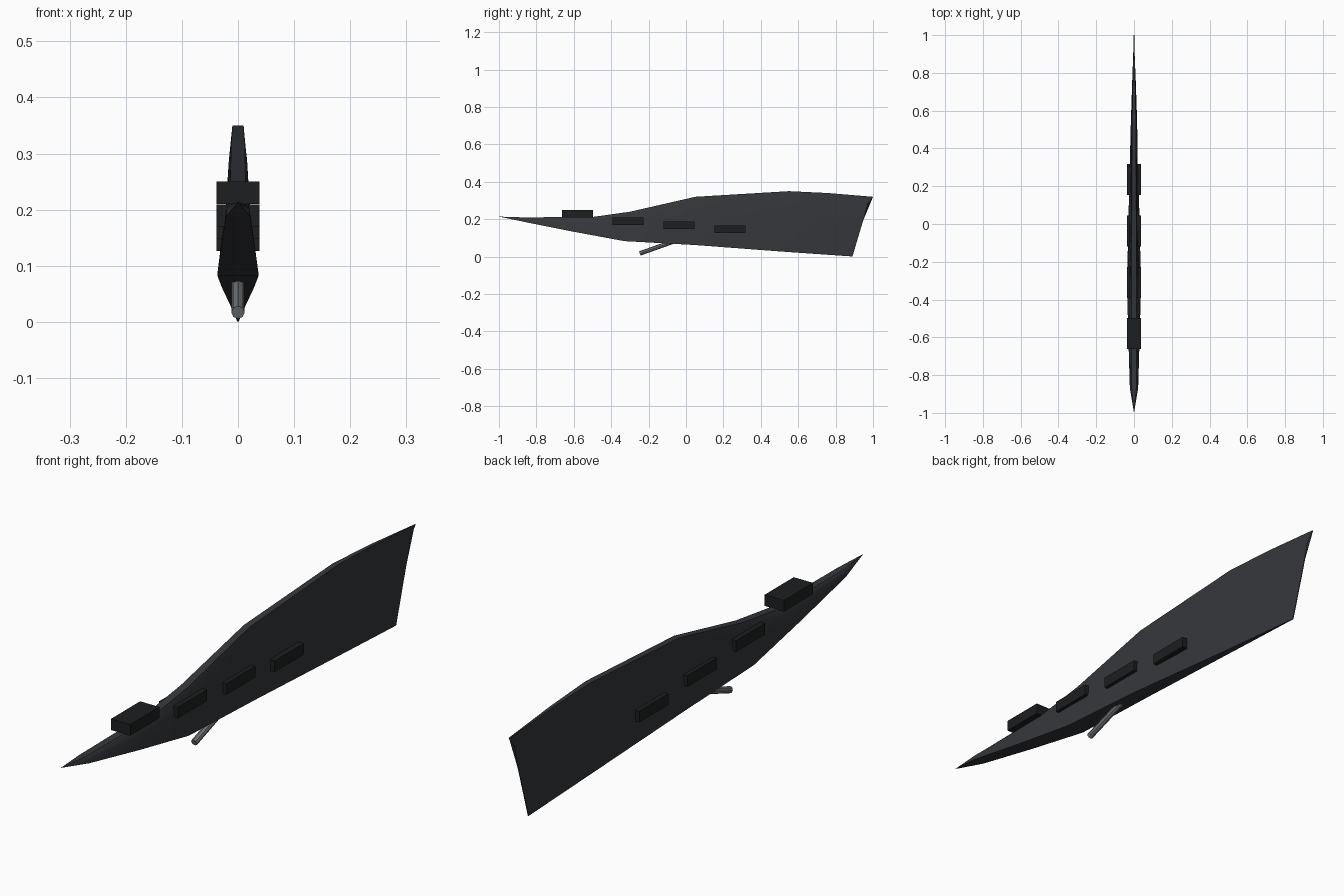
import bpy, bmesh
from mathutils import Vector

if "Cube" in bpy.data.objects:
    bpy.data.objects.remove(bpy.data.objects["Cube"])


def material(name, rgb):
    m = bpy.data.materials.new(name)
    m.diffuse_color = (*rgb, 1)
    m.use_nodes = True
    m.node_tree.nodes["Principled BSDF"].inputs["Base Color"].default_value = m.diffuse_color
    return m


BODY = material("dark_steel", (0.035, 0.038, 0.044))
BAND = material("black_band", (0.012, 0.013, 0.014))
METAL = material("grey_metal", (0.16, 0.17, 0.18))


def add_object(name, bm, mat):
    bmesh.ops.recalc_face_normals(bm, faces=bm.faces)
    me = bpy.data.meshes.new(name)
    bm.to_mesh(me)
    bm.free()
    ob = bpy.data.objects.new(name, me)
    bpy.context.collection.objects.link(ob)
    me.materials.append(mat)
    return ob


# Body: lofted stations (top y, top z, bottom y, bottom z, top half width, bottom half width)
stations = [
    (-0.87, 0.210, -0.87, 0.187, 0.012, 0.022),
    (-0.50, 0.212, -0.60, 0.133, 0.014, 0.030),
    (-0.30, 0.240, -0.33, 0.083, 0.014, 0.037),
    (0.05, 0.320, 0.05, 0.062, 0.012, 0.029),
    (0.55, 0.350, 0.50, 0.028, 0.010, 0.013),
    (0.76, 0.340, 0.70, 0.014, 0.006, 0.007),
    (1.00, 0.320, 0.89, 0.001, 0.0015, 0.0015),
]
bm = bmesh.new()
rings = []
for i, (yt, zt, yb, zb, wt, wb) in enumerate(stations):
    half = []
    ws = wt + 0.25 * (wb - wt) + 0.2 * wt
    for t, w in ((0, wt), (0.12, wt * 1.35), (0.4, max(ws, wt * 1.7)), (1, wb)):
        y = yt + (yb - yt) * t
        if i == len(stations) - 1:
            y -= {0.12: 0.016, 0.4: 0.009}.get(t, 0)
            w = 0.0015
        half.append((w, y, zt + (zb - zt) * t))
    loop = half + [(-x, y, z) for x, y, z in reversed(half)]
    rings.append([bm.verts.new(p) for p in loop])
n = len(rings[0])
for a, b in zip(rings, rings[1:]):
    for k in range(n):
        bm.faces.new((a[k], a[(k + 1) % n], b[(k + 1) % n], b[k]))
tip = bm.verts.new((0, -1.0, 0.214))
for k in range(n):
    bm.faces.new((tip, rings[0][(k + 1) % n], rings[0][k]))
bm.faces.new(rings[-1])
body = add_object("blade_body", bm, BODY)
bpy.context.view_layer.objects.active = body
body.select_set(True)
bpy.ops.object.shade_smooth_by_angle(angle=0.5)

# Four blocks across the body
for i, (y, z) in enumerate([(-0.58, 0.23), (-0.31, 0.189), (-0.037, 0.169), (0.235, 0.146)]):
    bm = bmesh.new()
    bmesh.ops.create_cube(bm, size=1)
    bmesh.ops.scale(bm, vec=(0.076, 0.164, 0.04), verts=bm.verts)
    bmesh.ops.translate(bm, vec=(0, y, z), verts=bm.verts)
    add_object(f"cross_block_{i + 1}", bm, BAND)

# Slanted peg below the body
start, end = Vector((0, -0.247, 0.017)), Vector((0, -0.05, 0.087))
axis = end - start
bm = bmesh.new()
bmesh.ops.create_cone(bm, cap_ends=True, segments=8, radius1=0.012, radius2=0.012, depth=axis.length)
peg = add_object("slanted_peg", bm, METAL)
peg.rotation_euler = axis.to_track_quat('Z', 'Y').to_euler()
peg.location = (start + end) / 2
